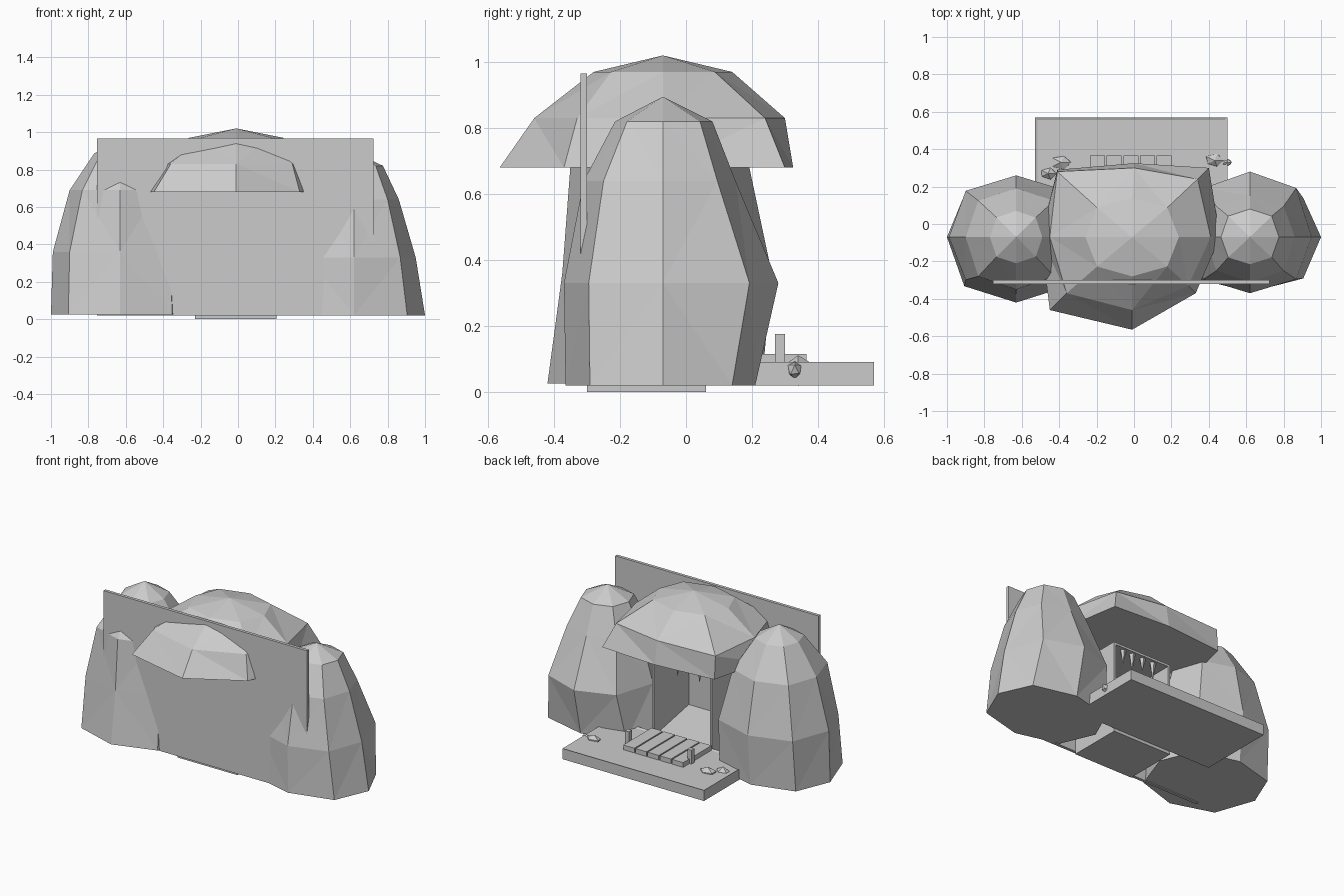
import bpy, bmesh, math, random
from mathutils import Vector

random.seed(4)
cube = bpy.data.objects.get("Cube")
if cube:
    bpy.data.objects.remove(cube, do_unlink=True)

stone = bpy.data.materials.new("light_grey_stone")
stone.use_nodes = True
GREY = (0.6, 0.6, 0.6, 1)
stone.diffuse_color = GREY
stone.node_tree.nodes["Principled BSDF"].inputs["Base Color"].default_value = GREY


def finish(name, bm):
    bmesh.ops.recalc_face_normals(bm, faces=bm.faces[:])
    mesh = bpy.data.meshes.new(name)
    bm.to_mesh(mesh)
    bm.free()
    mesh.materials.append(stone)
    obj = bpy.data.objects.new(name, mesh)
    bpy.context.collection.objects.link(obj)
    return obj


def box_mesh(low, high):
    bm = bmesh.new()
    bmesh.ops.create_cube(bm, size=1)
    low, high = Vector(low), Vector(high)
    for v in bm.verts:
        v.co = (low + high) / 2 + v.co * (high - low)
    return bm


def box(name, low, high):
    return finish(name, box_mesh(low, high))


def loft(name, rings, apex):
    """Join rings of equal length, cap the base and close to an apex."""
    bm = bmesh.new()
    loops = [[bm.verts.new(p) for p in ring] for ring in rings]
    top = bm.verts.new(apex)
    count = len(loops[0])
    bm.faces.new(loops[0])
    for i in range(count):
        j = (i + 1) % count
        for a, b in zip(loops, loops[1:]):
            bm.faces.new((a[i], a[j], b[j], b[i]))
        bm.faces.new((loops[-1][i], loops[-1][j], top))
    bmesh.ops.triangulate(bm, faces=[f for f in bm.faces if len(f.verts) == 4])
    return finish(name, bm)


def octagon(cx, cy, z, rx, front, back):
    ring = []
    for i in range(8):
        a = i * math.pi / 4
        swell = 1.06 if i % 2 else 1
        ry = back if i < 4 else front
        ring.append((cx + rx * swell * math.cos(a), cy + ry * swell * math.sin(a), z))
    return ring


# Side boulders: height, half width, front reach, back reach
def boulder(name, cx, levels, top):
    rings = [octagon(cx, -0.07, *level) for level in levels]
    loft(name, rings, (cx, -0.07, top))


boulder("left_boulder", 0.62, [(0.02, 0.38, 0.295, 0.28), (0.33, 0.33, 0.3, 0.35),
                               (0.64, 0.24, 0.24, 0.22), (0.82, 0.155, 0.145, 0.15)], 0.895)
boulder("right_boulder", -0.63, [(0.025, 0.37, 0.35, 0.3), (0.36, 0.36, 0.305, 0.33),
                                 (0.69, 0.27, 0.28, 0.26), (0.885, 0.14, 0.14, 0.14)], 0.966)

# Overhanging roof rock
rim = [(0.46, -0.07), (0.4, 0.3), (0, 0.325), (-0.41, 0.29),
       (-0.5, -0.07), (-0.45, -0.46), (-0.01, -0.565), (0.33, -0.37)]
shoulder = [(0.41, -0.07), (0.34, 0.24), (0, 0.3), (-0.41, 0.28),
            (-0.45, -0.07), (-0.36, -0.37), (-0.01, -0.46), (0.29, -0.33)]
loft("roof_rock", [[(x, y, 0.68) for x, y in rim],
                   [(x, y, 0.83) for x, y in shoulder],
                   octagon(-0.01, -0.07, 0.97, 0.25, 0.21, 0.21)], (-0.01, -0.07, 1.02))

# Flat wall closing the front
box("front_wall", (-0.755, -0.32, 0.02), (0.725, -0.3, 0.965))

# Cave chamber with a rising floor
box("chamber_right_wall", (-0.23, -0.3, 0), (-0.215, 0.06, 0.61))
box("chamber_left_wall", (0.19, -0.3, 0), (0.205, 0.06, 0.61))
box("chamber_ceiling", (-0.23, -0.3, 0.6), (0.205, 0.06, 0.615))
floor = box_mesh((-0.22, -0.3, 0), (0.2, 0.06, 0.06))
for v in floor.verts:
    if v.co.z > 0.03 and v.co.y < 0:
        v.co.z = 0.13
finish("chamber_floor", floor)

# Hanging stone teeth
for i, x in enumerate((-0.12, -0.04, 0.04, 0.11)):
    r = 0.022
    loft(f"stone_tooth_{i}", [[(x + r * math.cos(k * math.tau / 5),
                                0.03 + r * math.sin(k * math.tau / 5), 0.61)
                               for k in range(5)]], (x, 0.03, 0.48 + 0.03 * (i % 2)))

# Platform with a slightly recessed top
deck = box_mesh((-0.53, 0.06, 0.02), (0.5, 0.57, 0.09))
deck.normal_update()
top_face = [f for f in deck.faces if f.normal.z > 0.9]
bmesh.ops.inset_region(deck, faces=top_face, thickness=0.02, depth=-0.006)
finish("platform", deck)

# Walkway planks and posts
for i in range(5):
    x = -0.235 + i * 0.089
    box(f"plank_{i}", (x, 0.07, 0.08), (x + 0.08, 0.365, 0.115))
for side, x in (("left", 0.22), ("right", -0.235)):
    box(f"{side}_post", (x - 0.015, 0.27, 0.08), (x + 0.015, 0.3, 0.175))

# Loose stones sunk into the platform
for i, (x, y, r) in enumerate([(-0.39, 0.33, 0.06), (-0.46, 0.27, 0.05),
                               (0.43, 0.34, 0.055), (0.49, 0.33, 0.035)]):
    bm = bmesh.new()
    bmesh.ops.create_icosphere(bm, subdivisions=1, radius=r)
    for v in bm.verts:
        v.co *= random.uniform(0.85, 1.1)
        v.co = Vector((x + v.co.x, y + v.co.y * 0.7, 0.068 + v.co.z * 0.85))
    finish(f"loose_stone_{i}", bm)
